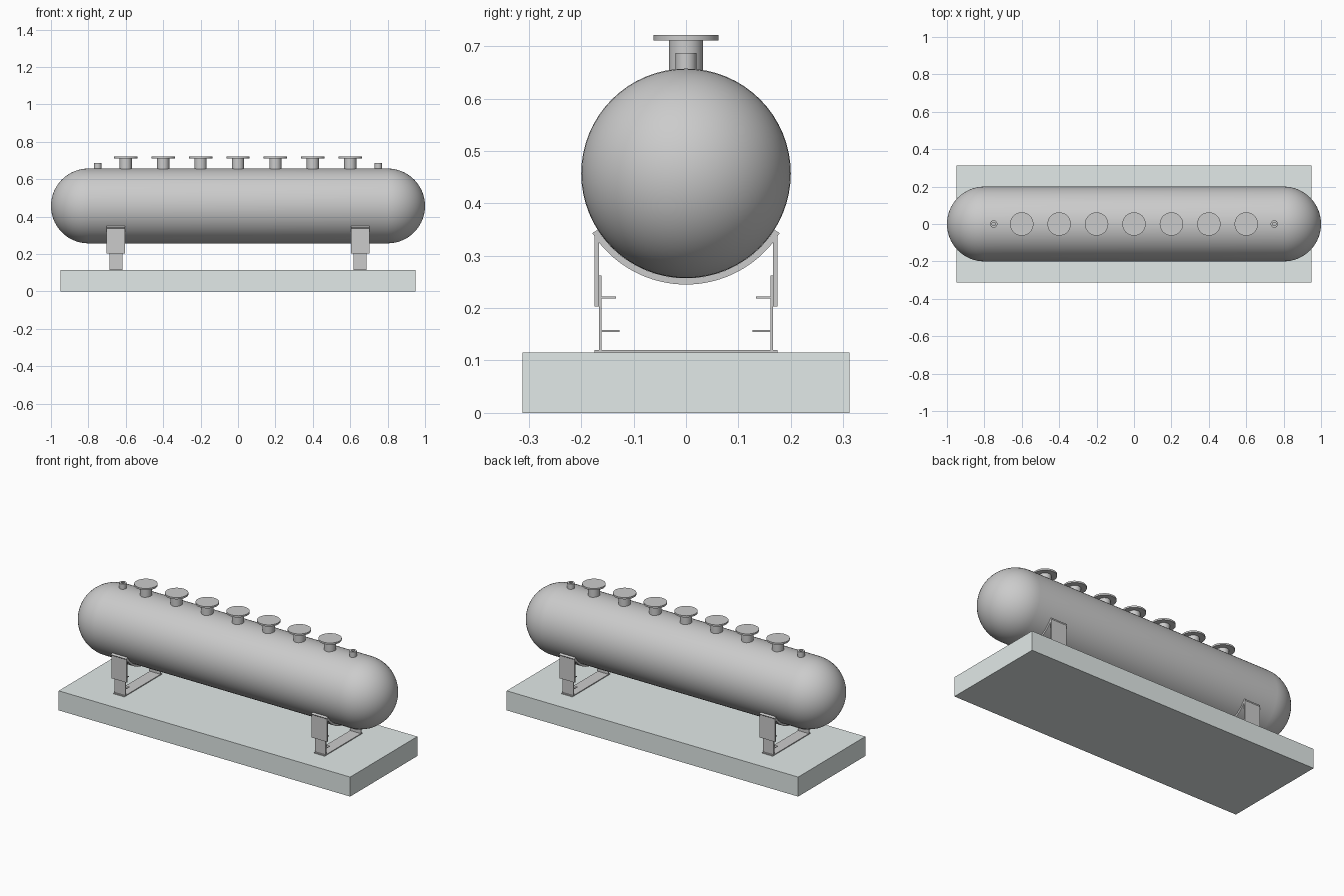
import bpy, bmesh, math

if "Cube" in bpy.data.objects:
    bpy.data.objects.remove(bpy.data.objects["Cube"])

TANK_Z, TANK_R = 0.457, 0.2


def finish(name, bm, smooth=False):
    bmesh.ops.remove_doubles(bm, verts=bm.verts, dist=1e-5)
    bmesh.ops.recalc_face_normals(bm, faces=bm.faces)
    mesh = bpy.data.meshes.new(name)
    bm.to_mesh(mesh)
    bm.free()
    ob = bpy.data.objects.new(name, mesh)
    bpy.context.collection.objects.link(ob)
    if smooth:
        bpy.ops.object.select_all(action='DESELECT')
        ob.select_set(True)
        bpy.context.view_layer.objects.active = ob
        bpy.ops.object.shade_smooth_by_angle(angle=math.radians(35))
    return ob


def box(name, x, y, z):
    """Box from (min, max) pairs."""
    bm = bmesh.new()
    bmesh.ops.create_cube(bm, size=1)
    for v in bm.verts:
        v.co = [r[0] if c < 0 else r[1] for c, r in zip(v.co, (x, y, z))]
    return finish(name, bm)


def lathe(name, profile, segments):
    """Revolve (radius, height) points around z."""
    bm = bmesh.new()
    verts = [bm.verts.new((r, 0, h)) for r, h in profile]
    edges = [bm.edges.new(p) for p in zip(verts, verts[1:])]
    bmesh.ops.spin(bm, geom=verts + edges, cent=(0, 0, 0), axis=(0, 0, 1),
                   angle=math.tau, steps=segments, use_merge=True)
    return finish(name, bm, True)


def saddle_band(name, x, r_in, r_out, end_angle, steps=32):
    """Curved strap cradling the tank underside."""
    bm = bmesh.new()
    angles = [math.pi + end_angle + (math.pi - 2 * end_angle) * i / steps
              for i in range(steps + 1)]
    rings = []
    for a in angles:
        rings.append([bm.verts.new((px, r * math.cos(a), TANK_Z + r * math.sin(a)))
                      for px, r in ((x[0], r_in), (x[1], r_in), (x[1], r_out), (x[0], r_out))])
    for a, b in zip(rings, rings[1:]):
        for i in range(4):
            j = (i + 1) % 4
            bm.faces.new((a[i], a[j], b[j], b[i]))
    bm.faces.new(rings[0])
    bm.faces.new(rings[-1])
    return finish(name, bm, True)


# Concrete slab
slab = box("base_slab", (-0.95, 0.95), (-0.3125, 0.3125), (0, 0.115))
mat = bpy.data.materials.new("pale_concrete")
mat.diffuse_color = (0.76, 0.82, 0.81, 1)
mat.use_nodes = True
mat.node_tree.nodes["Principled BSDF"].inputs["Base Color"].default_value = mat.diffuse_color
slab.data.materials.append(mat)

# Pressure vessel with hemispherical ends
cap = [(TANK_R * math.sin(math.pi / 2 * i / 14), 0.8 + TANK_R * math.cos(math.pi / 2 * i / 14))
       for i in range(15)]
tank = lathe("tank_shell", cap + [(r, -h) for r, h in reversed(cap)], 64)
tank.rotation_euler = (0, math.pi / 2, 0)
tank.location.z = TANK_Z

# Flanged manways along the top
for i in range(7):
    n = lathe(f"flanged_nozzle_{i + 1}",
              [(0.0325, 0.645), (0.0325, 0.711), (0.0625, 0.711),
               (0.0625, 0.721), (0, 0.721)], 40)
    n.location.x = -0.6 + 0.2 * i

# Small open vent stubs near each end
for side, label in ((-1, "left"), (1, "right")):
    n = lathe(f"vent_stub_{label}",
              [(0.02, 0.645), (0.02, 0.687), (0.009, 0.687), (0.009, 0.66), (0, 0.66)], 32)
    n.location.x = 0.75 * side

# Support saddles
for side, label in ((-1, "left"), (1, "right")):
    cx = 0.653 * side
    wide, narrow = (cx - 0.05, cx + 0.05), (cx - 0.035, cx + 0.035)
    saddle_band(f"{label}_saddle_band", wide, TANK_R, 0.212, math.radians(32.5))
    box(f"{label}_foot_plate", narrow, (-0.175, 0.175), (0.115, 0.12))
    for s, face in ((-1, "front"), (1, "back")):
        def across(a, b):
            return tuple(sorted((s * a, s * b)))
        box(f"{label}_{face}_side_plate", wide, across(0.1665, 0.175), (0.203, 0.342))
        box(f"{label}_{face}_leg", narrow, across(0.161, 0.166), (0.12, 0.262))
        box(f"{label}_{face}_upper_rib", narrow, across(0.134, 0.163), (0.218, 0.222))
        box(f"{label}_{face}_lower_rib", narrow, across(0.127, 0.163), (0.154, 0.158))
